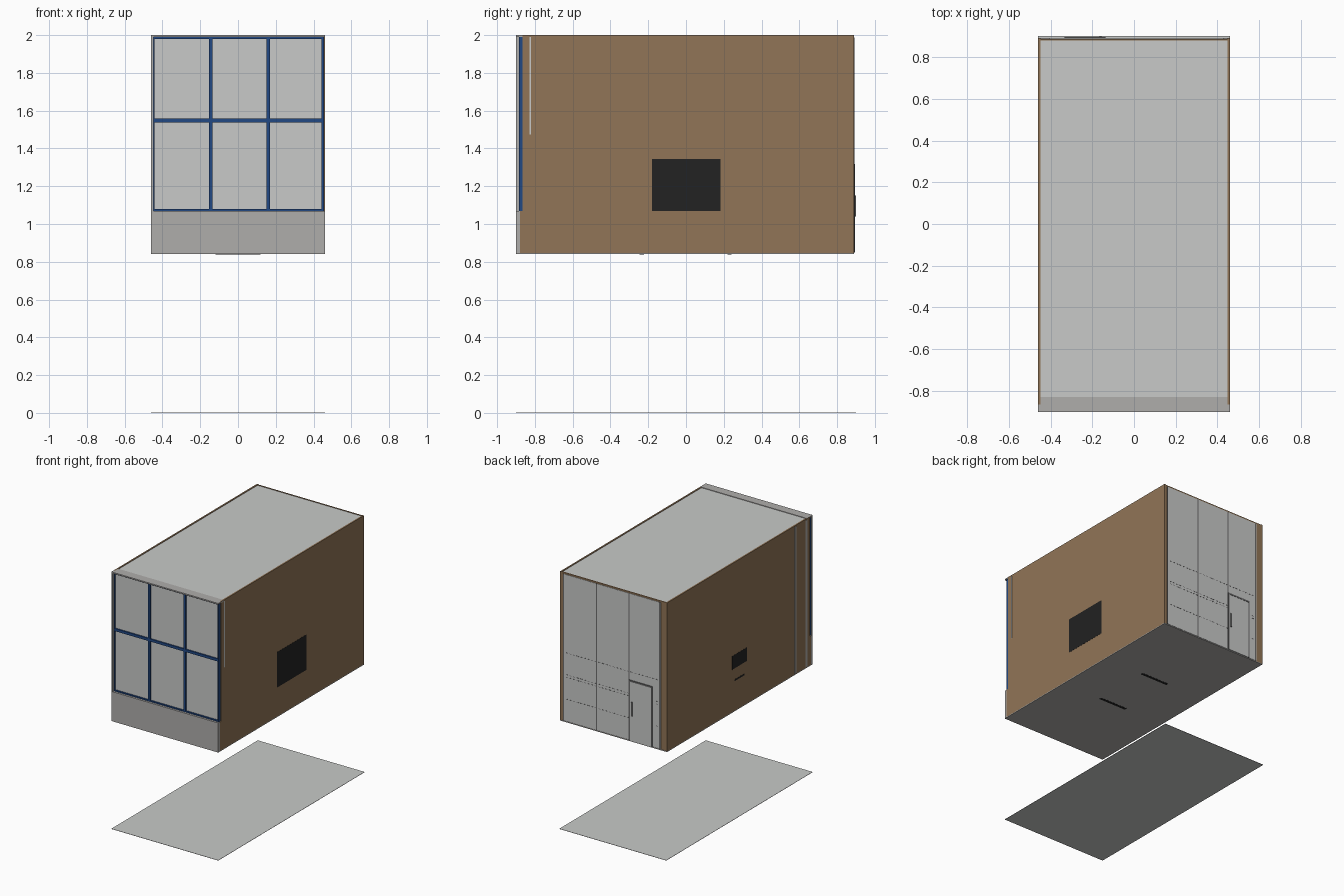
import bpy

cube = bpy.data.objects.get("Cube")
if cube:
    bpy.data.objects.remove(cube, do_unlink=True)


def material(name, r, g, b):
    m = bpy.data.materials.new(name)
    m.use_nodes = True
    m.diffuse_color = (r, g, b, 1)
    m.node_tree.nodes["Principled BSDF"].inputs["Base Color"].default_value = (r, g, b, 1)
    return m


PALE = material("pale grey", 0.58, 0.59, 0.58)
STONE = material("warm grey", 0.43, 0.42, 0.41)
WOOD = material("brown wood", 0.283, 0.178, 0.095)
BLUE = material("blue frame", 0.015, 0.065, 0.23)
BLACK = material("black", 0.016, 0.016, 0.016)
JOINT = material("joint grey", 0.15, 0.15, 0.15)


def box(name, mat, x, y, z):
    """Box spanning the given (low, high) range on each axis."""
    spans = (x, y, z)
    bpy.ops.mesh.primitive_cube_add(size=1, location=[(a + b) / 2 for a, b in spans])
    ob = bpy.context.object
    ob.name = name
    ob.scale = [b - a for a, b in spans]
    bpy.ops.object.transform_apply(location=False, rotation=False, scale=True)
    ob.data.materials.append(mat)
    return ob


W, FRONT, BACK = 0.46, -0.90, 0.89
BASE, SILL, TOP = 0.84, 1.07, 2.0
IN = W - 0.012

# Ground sheet, floor and ceiling
box("ground_sheet", PALE, (-W, W), (FRONT, 0.9), (0, 0.002))
box("floor", STONE, (-W, W), (FRONT, BACK), (BASE, BASE + 0.006))
box("ceiling", PALE, (-IN, IN), (-0.84, BACK - 0.01), (1.985, 1.996))

# Side walls, stepped back above the sill so the window frame shows
for side, s in (("left", 1), ("right", -1)):
    x = sorted((s * IN, s * W))
    box(side + "_wall", WOOD, x, (-0.865, BACK), (BASE + 0.006, TOP))
    box(side + "_wall_foot", WOOD, x, (-0.88, -0.865), (BASE + 0.006, SILL))

# Back wall with pale cladding between brown corner posts
box("back_wall", WOOD, (-IN, IN), (BACK - 0.01, BACK - 0.003), (BASE + 0.006, TOP))
box("back_cladding", PALE, (-0.405, 0.43), (BACK - 0.004, BACK), (BASE + 0.008, 1.988))
for x in (0.43, 0.147, -0.135, -0.395):
    box("cladding_joint", JOINT, (x - 0.004, x + 0.004), (BACK - 0.002, BACK + 0.001),
        (BASE + 0.008, 1.988))

# Dashed fixing rows on the cladding
for z in (1.02, 1.19, 1.21, 1.38):
    for i in range(26):
        x = 0.41 - i * 0.031
        if z > 1.31 or not -0.35 < x < -0.12:
            box("fixing", JOINT, (x - 0.018, x), (BACK - 0.002, BACK + 0.001), (z - 0.002, z + 0.002))

# Back door
box("door", PALE, (-0.33, -0.14), (BACK, BACK + 0.004), (BASE + 0.008, 1.31))
for x in (-0.33, -0.14):
    box("door_jamb", JOINT, (x - 0.004, x + 0.004), (BACK, BACK + 0.006), (BASE + 0.008, 1.315))
box("door_head", JOINT, (-0.334, -0.136), (BACK, BACK + 0.006), (1.305, 1.317))
box("door_handle", JOINT, (-0.165, -0.155), (BACK, 0.9), (1.04, 1.15))

# Front surround
box("front_sill_wall", STONE, (-W, W), (FRONT, -0.88), (BASE, SILL))
box("front_lintel", STONE, (-W, W), (FRONT, -0.83), (1.99, TOP))
box("front_jamb", STONE, (-W, -IN), (FRONT, -0.885), (SILL, 1.99))
box("window_sill", STONE, (-IN, IN), (-0.88, -0.83), (SILL - 0.01, SILL))

# Window
box("window_glass", PALE, (-IN, IN), (-0.874, -0.870), (SILL, 1.99))
for x, half in ((-0.448, 0.006), (-0.145, 0.009), (0.16, 0.009), (0.448, 0.006)):
    box("window_mullion", BLUE, (x - half, x + half), (-0.885, -0.865), (SILL, 1.99))
for z, half in ((SILL + 0.004, 0.005), (1.548, 0.01), (1.985, 0.005)):
    box("window_transom", BLUE, (-IN, IN), (-0.884, -0.866), (z - half, z + half))

# Screens and trim strips on the side walls
box("large_screen", BLACK, (W - 0.003, W + 0.001), (-0.18, 0.183), (SILL, 1.345))
box("small_screen", BLACK, (-W - 0.001, -W + 0.003), (-0.09, 0.09), (1.175, 1.28))
box("small_screen_base", BLACK, (-W - 0.001, -W + 0.003), (-0.06, 0.06), (1.075, 1.088))
box("left_trim", PALE, (W - 0.003, W + 0.001), (-0.829, -0.821), (1.475, 1.99))
for y in (-0.69, -0.825):
    box("right_trim", STONE, (-W - 0.001, -W + 0.003), (y - 0.012, y + 0.012), (BASE + 0.01, 1.99))

# Slots under the floor
for y in (-0.234, 0.23):
    box("floor_slot", BLACK, (-0.12, 0.12), (y - 0.011, y + 0.011), (BASE - 0.001, BASE + 0.003))
